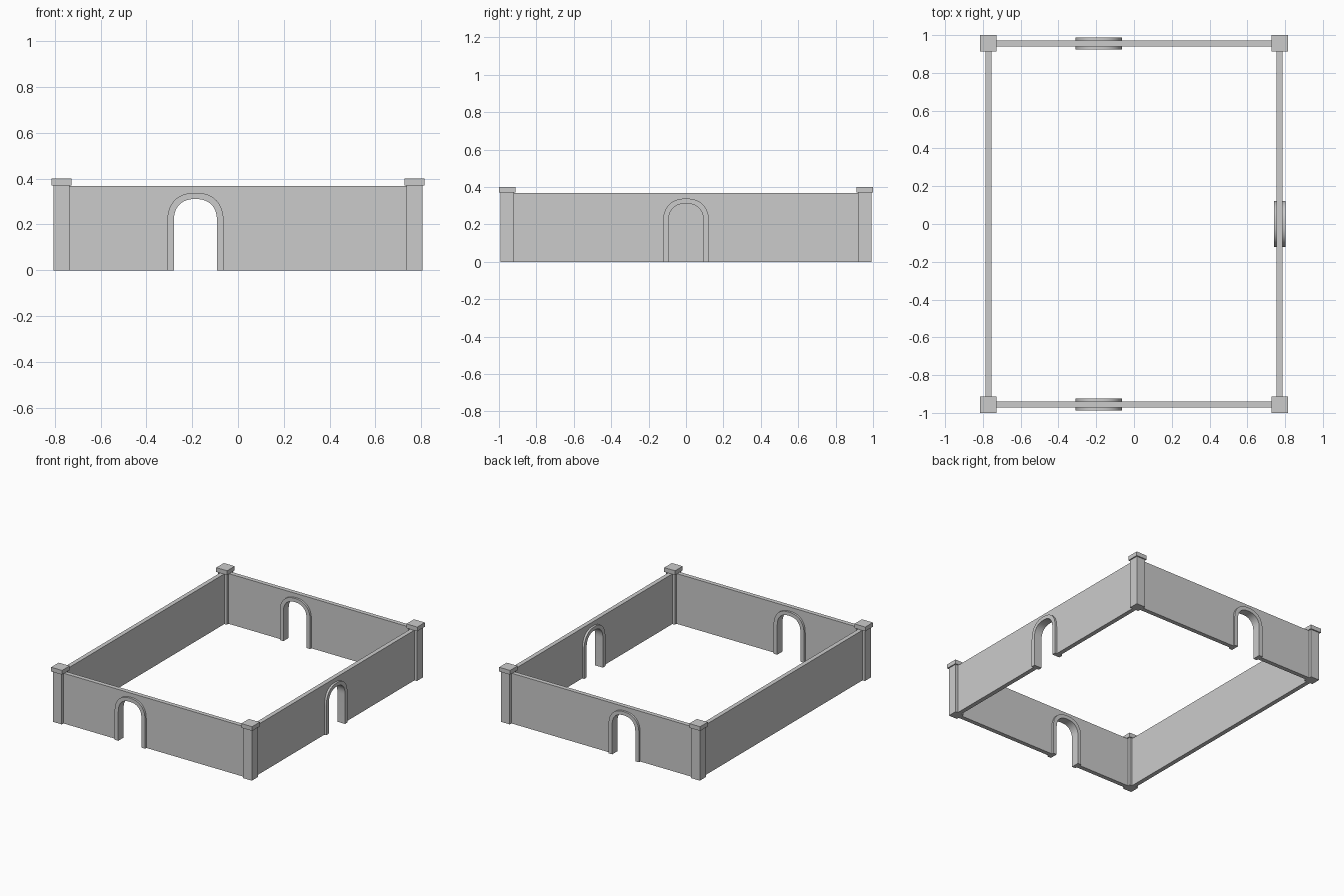
import bpy, bmesh
from math import cos, sin, pi, radians
from mathutils import Matrix

if "Cube" in bpy.data.objects:
    bpy.data.objects.remove(bpy.data.objects["Cube"])

PX, PY = 0.771, 0.956        # post centres
POST, CAP = 0.071, 0.088     # widths
WALL_H, WALL_T = 0.368, 0.032
FRAME_T, GATE_X = 0.062, -0.186


def arch(half_width, spring, top, n=24):
    """Arch outline from right foot to left foot, slightly squared crown."""
    e = 2 / 2.35
    pts = [(half_width, 0)]
    for i in range(n + 1):
        a = pi * i / n
        c, s = cos(a), max(sin(a), 0)
        x = half_width * abs(c) ** e * (1 if c >= 0 else -1)
        pts.append((x, spring + (top - spring) * s ** e))
    return pts + [(-half_width, 0)]


def extrude(name, profile, depth, loc, turn):
    """Upright profile given thickness, turned about z and placed."""
    bm = bmesh.new()
    face = bm.faces.new([bm.verts.new((x, -depth / 2, z)) for x, z in profile])
    out = bmesh.ops.extrude_face_region(bm, geom=[face])
    verts = [g for g in out["geom"] if isinstance(g, bmesh.types.BMVert)]
    bmesh.ops.translate(bm, verts=verts, vec=(0, depth, 0))
    bmesh.ops.recalc_face_normals(bm, faces=bm.faces)
    bm.transform(Matrix.Translation(loc) @ Matrix.Rotation(turn, 4, 'Z'))
    me = bpy.data.meshes.new(name)
    bm.to_mesh(me)
    bm.free()
    ob = bpy.data.objects.new(name, me)
    bpy.context.collection.objects.link(ob)
    return ob


def box(name, x, y, z0, z1, w):
    bpy.ops.mesh.primitive_cube_add(size=1, location=(x, y, (z0 + z1) / 2))
    ob = bpy.context.object
    ob.name = name
    ob.scale = (w, w, z1 - z0)
    bpy.ops.object.transform_apply(location=False, scale=True)


def wall(side, half, loc, turn=0, gate=None):
    """Wall panel, with an arched opening and raised surround at gate."""
    top = [(-half, WALL_H), (half, WALL_H), (half, 0)]
    if gate is None:
        extrude(side + "_wall", [(-half, 0)] + top, WALL_T, loc, turn)
        return
    hole = [(x + gate, z) for x, z in arch(0.108, 0.215, 0.324)]
    extrude(side + "_wall", [(-half, 0)] + top + hole, WALL_T, loc, turn)
    outer, inner = arch(0.123, 0.21, 0.338), arch(0.094, 0.215, 0.311)
    band = [(x + gate, z) for x, z in outer + inner[::-1]]
    ob = extrude(side + "_arch_surround", band, FRAME_T, loc, turn)
    bpy.ops.object.select_all(action='DESELECT')
    ob.select_set(True)
    bpy.context.view_layer.objects.active = ob
    bpy.ops.object.shade_smooth_by_angle(angle=radians(30))


# Corner posts with caps
for sx, xn in ((-1, "left"), (1, "right")):
    for sy, yn in ((-1, "front"), (1, "back")):
        box(f"{yn}_{xn}_post", sx * PX, sy * PY, 0, 0.37, POST)
        box(f"{yn}_{xn}_post_cap", sx * PX, sy * PY, 0.37, 0.401, CAP)

# Enclosing walls, three of them with gateways
hx, hy = PX - POST / 2 + 0.004, PY - POST / 2 + 0.004
wall("front", hx, (0, -PY, 0), gate=GATE_X)
wall("back", hx, (0, PY, 0), gate=GATE_X)
wall("right", hy, (PX, 0, 0), turn=pi / 2, gate=0.0)
wall("left", hy, (-PX, 0, 0), turn=pi / 2)
